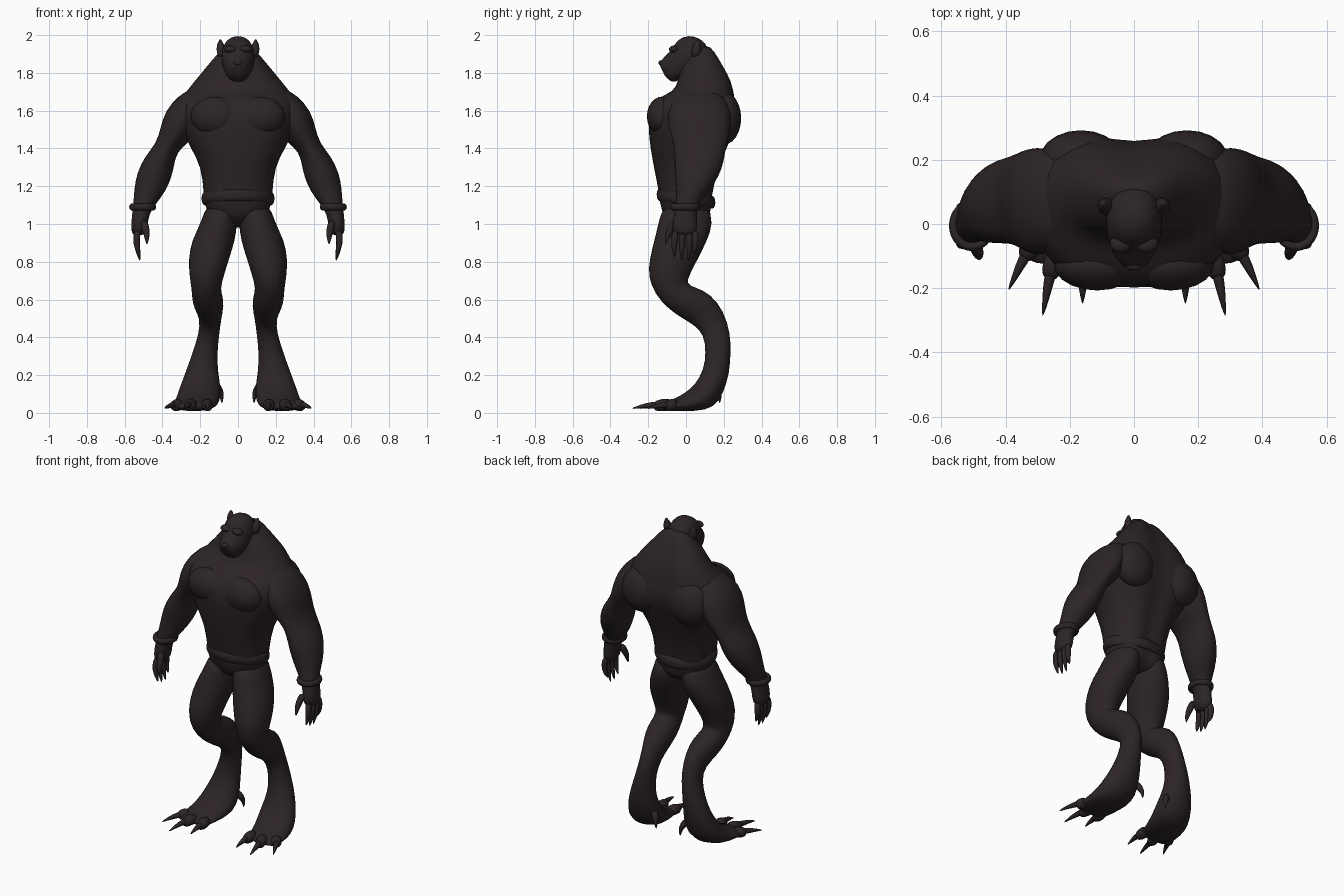
import bpy, bmesh, math
from mathutils import Vector as V

hide = bpy.data.materials.new("dark_brown_hide")
hide.diffuse_color = (0.026, 0.018, 0.018, 1)


def finish(name, bm, mirror=False, sub=1):
    bmesh.ops.recalc_face_normals(bm, faces=bm.faces)
    me = bpy.data.meshes.new(name)
    bm.to_mesh(me)
    bm.free()
    me.materials.append(hide)
    ob = bpy.data.objects.new(name, me)
    bpy.context.collection.objects.link(ob)
    for f in me.polygons:
        f.use_smooth = True
    if mirror:
        m = ob.modifiers.new("mirror", 'MIRROR')
        m.use_mirror_merge = False
    if sub:
        s = ob.modifiers.new("smooth", 'SUBSURF')
        s.levels = s.render_levels = sub
    return ob


def loft(name, rings, mirror=False, n=16, power=2.0, groove=0.0, sub=1):
    """Skin rings of (center, u axis, v axis); -u side may get a centre groove."""
    bm = bmesh.new()
    rows = []
    for c, u, v in rings:
        row = []
        for i in range(n):
            a = 2 * math.pi * i / n
            cs, sn = math.cos(a), math.sin(a)
            x = math.copysign(abs(cs) ** (2 / power), cs) * 1.025
            y = math.copysign(abs(sn) ** (2 / power), sn) * 1.025
            if cs < 0:
                x *= 1 - groove * math.exp(-(y / 0.25) ** 2)
            row.append(bm.verts.new(c + u * x + v * y))
        rows.append(row)
    for r, q in zip(rows, rows[1:]):
        for i in range(n):
            j = (i + 1) % n
            bm.faces.new((r[i], r[j], q[j], q[i]))
    bm.faces.new(rows[0])
    bm.faces.new(rows[-1])
    return finish(name, bm, mirror, sub)


def side_rings(rows):
    """Rows: front y, z, back y, z, inner x, outer x."""
    return [(V(((xi + xo) / 2, (fy + by) / 2, (fz + bz) / 2)),
             V((0, (fy - by) / 2, (fz - bz) / 2)), V(((xo - xi) / 2, 0, 0)))
            for fy, fz, by, bz, xi, xo in rows]


def arm_rings(rows):
    """Rows: inner x, z, outer x, z, front y, back y."""
    return [(V(((xi + xo) / 2, (f + b) / 2, (zi + zo) / 2)),
             V(((xo - xi) / 2, 0, (zo - zi) / 2)), V((0, (b - f) / 2, 0)))
            for xi, zi, xo, zo, f, b in rows]


def tube(name, pts, n=8):
    """Tapered mirrored tube through (x, y, z, radius) points."""
    p = [V(q[:3]) for q in pts]
    rings = []
    for i, q in enumerate(pts):
        d = (p[min(i + 1, len(p) - 1)] - p[max(i - 1, 0)]).normalized()
        u = d.cross(V((1, 0, 0))).normalized()
        rings.append((p[i], u * q[3], d.cross(u) * q[3]))
    return loft(name, rings, True, n)


def blob(name, loc, size, mirror=True):
    bm = bmesh.new()
    bmesh.ops.create_uvsphere(bm, u_segments=20, v_segments=12, radius=1)
    for v in bm.verts:
        v.co = V(loc) + V([a * b for a, b in zip(v.co, size)])
    return finish(name, bm, mirror, 0)


def band(name, c, rx, ry, thick, high, tilt, mirror=False):
    """Rounded ring; tilt raises the front edge."""
    bm = bmesh.new()
    n, m = 32, 8
    rows = []
    for i in range(n):
        a = 2 * math.pi * i / n
        row = []
        for j in range(m):
            b = 2 * math.pi * j / m
            k = thick * math.cos(b)
            y = (ry + k) * math.sin(a)
            row.append(bm.verts.new((c[0] + (rx + k) * math.cos(a), c[1] + y,
                                     c[2] + high * math.sin(b) - tilt * y)))
        rows.append(row)
    for i in range(n):
        r, q = rows[i], rows[(i + 1) % n]
        for j in range(m):
            k = (j + 1) % m
            bm.faces.new((r[j], r[k], q[k], q[j]))
    return finish(name, bm, mirror, 1)


# Torso with trapezius slope and spine groove
torso = [(-.07, .99, .09, .97, .07), (-.13, 1.05, .14, 1.03, .165),
         (-.14, 1.17, .14, 1.15, .18), (-.165, 1.29, .185, 1.31, .188),
         (-.185, 1.4, .235, 1.42, .25), (-.195, 1.5, .27, 1.5, .295),
         (-.195, 1.6, .29, 1.57, .32), (-.15, 1.67, .268, 1.67, .295),
         (-.06, 1.70, .25, 1.76, .245), (-.04, 1.76, .2, 1.84, .185),
         (-.03, 1.83, .155, 1.92, .12), (0, 1.88, .11, 1.96, .08)]
loft("torso", side_rings([(a, b, c, d, -w, w) for a, b, c, d, w in torso]),
     n=24, power=2.4, groove=.16)
blob("chest_muscle", (.115, -.125, 1.57), (.135, .082, .105))
blob("shoulder_blade", (.165, .2, 1.56), (.13, .092, .14))

# Head and muzzle
head = [(.13, 1.93, .1, 1.76, .06), (.075, 1.985, .04, 1.78, .085),
        (.015, 2.0, 0, 1.77, .088), (-.045, 1.98, -.03, 1.765, .084),
        (-.08, 1.915, -.055, 1.755, .074), (-.115, 1.885, -.075, 1.75, .062),
        (-.14, 1.855, -.105, 1.775, .042), (-.14, 1.84, -.118, 1.795, .025)]
loft("head", side_rings([(a, b, c, d, -w, w) for a, b, c, d, w in head]), power=2.2)
blob("brow", (.04, -.062, 1.925), (.035, .028, .02))
blob("nose", (0, -.13, 1.853), (.024, .016, .014), False)
tube("ear", [(.075, .05, 1.88, .03), (.088, .055, 1.92, .03),
             (.094, .06, 1.95, .02), (.094, .065, 1.98, .004)])

# Arms down to the palm
loft("arm", arm_rings([
    (.16, 1.66, .23, 1.73, -.02, .18), (.2, 1.56, .315, 1.68, -.09, .23),
    (.22, 1.49, .385, 1.60, -.10, .24), (.26, 1.43, .41, 1.51, -.08, .23),
    (.325, 1.385, .43, 1.43, -.06, .21), (.34, 1.30, .495, 1.355, -.06, .2),
    (.355, 1.24, .535, 1.27, -.06, .175), (.385, 1.17, .55, 1.18, -.05, .125),
    (.44, 1.10, .552, 1.12, -.055, .065), (.472, 1.05, .56, 1.06, -.062, .055),
    (.478, .99, .566, .99, -.075, .06), (.495, .935, .562, .935, -.065, .055)]), True)
band("wrist_band", (.505, -.005, 1.09), .058, .066, .015, .02, 0, True)

# Fingers and thumb
for i, (y, tip) in enumerate([(-.055, .82), (-.018, .80), (.018, .80), (.046, .84)]):
    tube(f"finger_{i + 1}", [(.53, y, .97, .02), (.54, y * 1.1, .92, .019),
                             (.533, y * 1.1 - .003, .87, .016), (.518, y - .005, tip, .003)])
tube("thumb", [(.5, -.055, 1.02, .024), (.487, -.085, .97, .021),
               (.482, -.1, .93, .015), (.482, -.108, .89, .003)])

# Belt
band("belt", (0, 0, 1.135), .178, .14, .018, .037, .14)

# Legs with forward knee, backward hock and broad foot
loft("leg", side_rings([
    (-.12, 1.1, .12, 1.12, .01, .17), (-.14, 1.03, .145, 1.0, .003, .19),
    (-.165, .92, .11, .91, .015, .245), (-.194, .81, .065, .82, .048, .262),
    (-.2, .72, .02, .735, .075, .257), (-.165, .63, .0, .68, .095, .245),
    (-.1, .557, .05, .665, .08, .243), (-.03, .507, .13, .63, .075, .235),
    (.045, .465, .2, .54, .088, .2), (.095, .415, .235, .42, .1, .207),
    (.106, .32, .237, .32, .11, .24), (.095, .23, .23, .21, .108, .275),
    (.05, .15, .2, .11, .09, .31), (-.005, .105, .15, .025, .095, .33),
    (-.06, .075, .05, .008, .115, .345), (-.11, .055, -.08, .01, .135, .345),
    (-.13, .04, -.12, .015, .16, .32)]), True)

# Toes with claws
for i, (x0, y0, x1, y1, x2, y2) in enumerate([
        (.165, -.07, .16, -.165, .16, -.25), (.24, -.08, .265, -.175, .285, -.29),
        (.305, -.05, .345, -.11, .392, -.208)]):
    xm, ym = (x0 + x1) / 2, (y0 + y1) / 2
    tube(f"toe_{i + 1}", [(x0, y0, .045, .034), (xm, ym, .042, .036), (x1, y1, .032, .027)])
    tube(f"toe_claw_{i + 1}", [(xm, ym, .045, .02), (x1, y1, .042, .018),
                               ((x1 + x2) / 2, (y1 + y2) / 2, .036, .012), (x2, y2, .022, .002)])
tube("dew_claw", [(.12, .15, .15, .025), (.095, .17, .12, .02),
                  (.085, .18, .085, .012), (.085, .178, .05, .002)])
